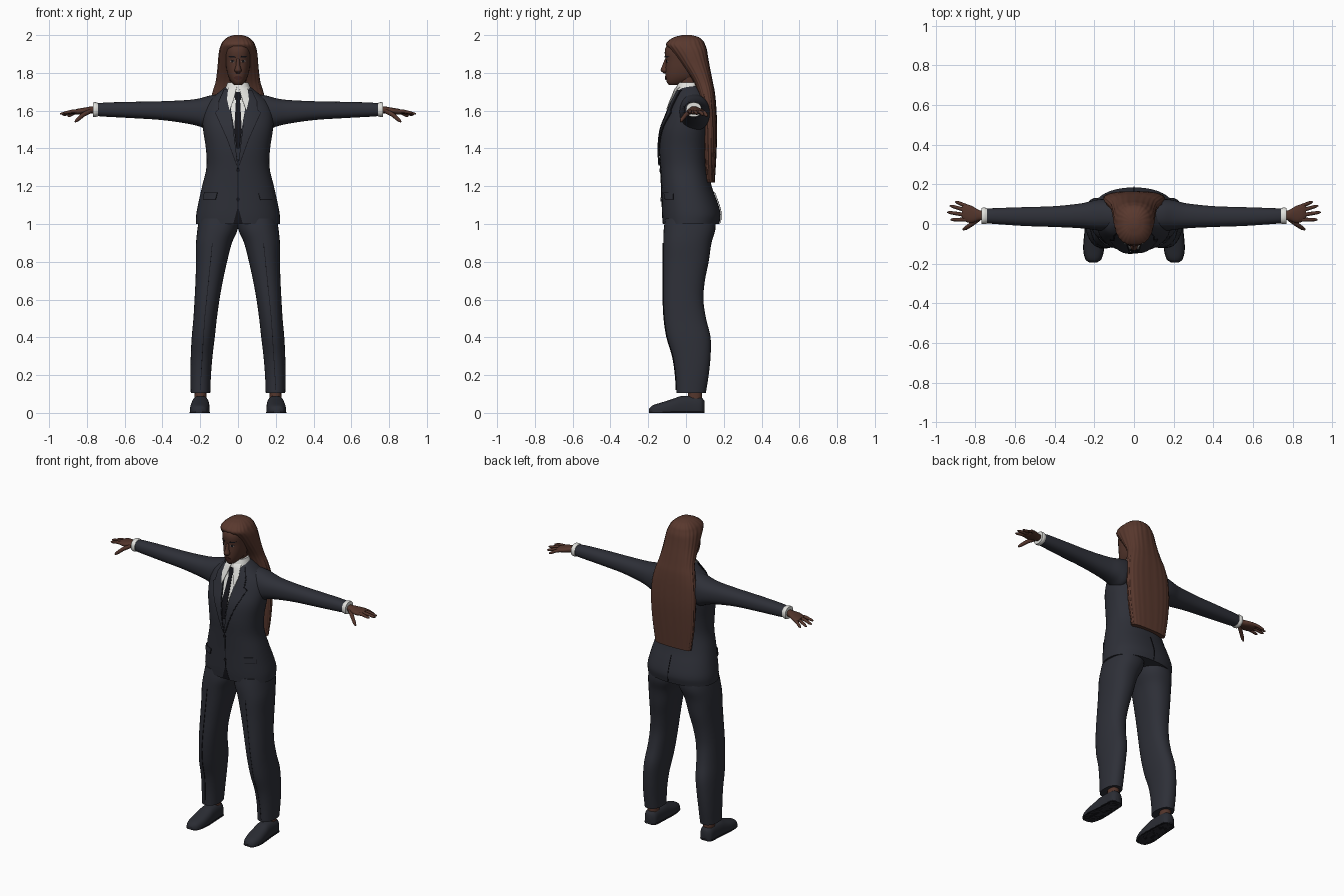
import bpy, bmesh, math

cube = bpy.data.objects.get("Cube")
if cube:
    bpy.data.objects.remove(cube, do_unlink=True)


def material(name, *rgb):
    m = bpy.data.materials.new(name)
    m.use_nodes = True
    m.diffuse_color = (*rgb, 1)
    bsdf = next(n for n in m.node_tree.nodes if n.type == 'BSDF_PRINCIPLED')
    bsdf.inputs["Base Color"].default_value = (*rgb, 1)
    return m


SUIT = material("charcoal navy suit", .027, .029, .039)
SEAM = material("dark seam", .007, .007, .01)
SHOE = material("shoe leather", .023, .025, .033)
SKIN = material("deep brown skin", .085, .035, .024)
HAIR = material("auburn brown hair", .1, .04, .027)
SHIRT = material("white shirt", .75, .75, .72)
LIPS = material("dark lips", .06, .02, .017)
EYE = material("eye ivory", .2, .16, .14)


def finish(name, bm, mat):
    bmesh.ops.recalc_face_normals(bm, faces=bm.faces)
    me = bpy.data.meshes.new(name)
    bm.to_mesh(me)
    bm.free()
    me.materials.append(mat)
    ob = bpy.data.objects.new(name, me)
    bpy.context.collection.objects.link(ob)
    bpy.ops.object.select_all(action='DESELECT')
    ob.select_set(True)
    bpy.context.view_layer.objects.active = ob
    bpy.ops.object.shade_smooth_by_angle(angle=math.radians(50))
    return ob


def at(rows, t):
    """Smoothly interpolate a section table at station t."""
    k = len(rows) - 1
    i = max(0, min(k - 1, sum(r[0] <= t for r in rows) - 1))
    h = rows[i + 1][0] - rows[i][0]
    u = max(0, min(1, (t - rows[i][0]) / h))

    def slope(j, c):
        a, b = rows[max(0, j - 1)], rows[min(k, j + 1)]
        return (b[c] - a[c]) / (b[0] - a[0])
    return [(2*u**3 - 3*u*u + 1) * rows[i][c] + (3*u*u - 2*u**3) * rows[i + 1][c]
            + h * ((u**3 - 2*u*u + u) * slope(i, c) + (u**3 - u*u) * slope(i + 1, c))
            for c in range(1, 5)]


def sym(rows):
    return [(z, -w, w, y0, y1) for z, w, y0, y1 in rows]


def loft(name, rows, mat, axis='z', n=32, p=2.3, s=1, steps=4, ripple=0):
    """Skin rounded sections (station, a0, a1, b0, b1) along an axis."""
    bm = bmesh.new()
    stations = [a[0] + (b[0] - a[0]) * j / steps
                for a, b in zip(rows, rows[1:]) for j in range(steps)] + [rows[-1][0]]
    rings = []
    for t in stations:
        a0, a1, b0, b1 = at(rows, t)
        ring = []
        for i in range(n):
            th = math.tau * i / n
            c, d = math.cos(th), math.sin(th)
            g = 1 + ripple * math.sin(th * 22 + math.sin(t * 9))
            a = (a0 + a1) / 2 + g * (a1 - a0) / 2 * math.copysign(abs(c) ** (2 / p), c)
            b = (b0 + b1) / 2 + g * (b1 - b0) / 2 * math.copysign(abs(d) ** (2 / p), d)
            x, y, z = {'z': (a, b, t), 'x': (t, a, b), 'y': (a, t, b)}[axis]
            ring.append(bm.verts.new((s * x, y, max(z, 0))))
        rings.append(ring)
    for r, q in zip(rings, rings[1:]):
        for i in range(n):
            bm.faces.new((r[i], r[i - 1], q[i - 1], q[i]))
    bm.faces.new(rings[0])
    bm.faces.new(rings[-1])
    return finish(name, bm, mat)


def strip(name, body, rows, mat, off=.003, s=1, side=-1, p=2.3, cols=6, steps=6):
    """Thin plate (z, x0, x1) that follows the front or back of a lofted body."""
    bm = bmesh.new()
    grid = []
    for a, b in zip(rows, rows[1:]):
        for j in range(steps + 1):
            z, x0, x1 = (m + (q - m) * j / steps for m, q in zip(a, b))
            a0, a1, b0, b1 = at(body, z)
            line = []
            for i in range(cols + 1):
                x = x0 + (x1 - x0) * i / cols
                u = min(.97, abs((x - (a0 + a1) / 2) / ((a1 - a0) / 2)))
                y = (b0 + b1) / 2 + side * ((b1 - b0) / 2 * (1 - u**p) ** (1 / p) + off)
                line.append(bm.verts.new((s * x, y, z)))
            grid.append(line)
    for r, q in zip(grid, grid[1:]):
        for i in range(cols):
            bm.faces.new((r[i], r[i + 1], q[i + 1], q[i]))
    bmesh.ops.remove_doubles(bm, verts=bm.verts, dist=.0002)
    bmesh.ops.solidify(bm, geom=bm.faces[:], thickness=.003)
    return finish(name, bm, mat)


def finger(name, pts, r, s):
    cu = bpy.data.curves.new(name, 'CURVE')
    cu.dimensions = '3D'
    cu.bevel_depth, cu.bevel_resolution, cu.use_fill_caps = r, 3, True
    sp = cu.splines.new('POLY')
    sp.points.add(len(pts) - 1)
    for i, (q, co) in enumerate(zip(sp.points, pts)):
        q.co = (s * co[0], co[1], co[2], 1)
        q.radius = (1.1, 1, .85, .4)[i]
    cu.materials.append(SKIN)
    bpy.context.collection.objects.link(bpy.data.objects.new(name, cu))


# Jacket body
torso = sym([(1.0, .222, -.122, .176), (1.05, .221, -.126, .184), (1.12, .208, -.128, .165),
             (1.2, .19, -.13, .136), (1.3, .167, -.135, .115), (1.4, .17, -.14, .115),
             (1.5, .185, -.13, .125), (1.58, .187, -.1, .13), (1.64, .165, -.077, .125),
             (1.68, .122, -.06, .11), (1.715, .08, -.045, .09), (1.73, .06, -.03, .075)])
loft("jacket_body", torso, SUIT, n=48)

# Shirt front, tie, collar
strip("shirt_front", torso, [(1.46, -.012, .012), (1.6, -.036, .036), (1.72, -.045, .045)], SHIRT)
strip("tie", torso, [(1.4, -.008, .008), (1.5, -.02, .02), (1.655, -.011, .011),
                     (1.665, -.017, .017), (1.7, -.02, .02)], SEAM, .008)
loft("shirt_collar", sym([(1.69, .076, -.06, .082), (1.72, .067, -.052, .076),
                          (1.75, .055, -.042, .066)]), SHIRT)
strip("front_closure_seam", torso, [(1.09, -.002, .002), (1.34, -.002, .002)], SEAM, cols=2)
strip("back_vent_seam", torso, [(1.005, -.002, .002), (1.17, -.002, .002)], SEAM, side=1, cols=2)
strip("hem_opening", torso, [(1.002, -.025, .025), (1.09, -.001, .001)], SEAM, .001)
for z in (1.13, 1.285):
    strip("button", torso, [(z - .01, -.005, .005), (z, -.01, .01), (z + .01, -.005, .005)], SEAM, .006)

# Neck, head
loft("neck", sym([(1.66, .05, -.03, .065), (1.72, .043, -.035, .06), (1.79, .045, -.04, .06)]), SKIN)
head = sym([(1.735, .018, -.09, -.03), (1.75, .034, -.101, .01), (1.78, .051, -.108, .06),
            (1.82, .061, -.109, .08), (1.865, .065, -.107, .08), (1.92, .066, -.112, .08),
            (1.96, .052, -.088, .06), (1.98, .03, -.04, .03)])
loft("head", head, SKIN)
loft("nose", sym([(1.798, .01, -.118, -.09), (1.812, .019, -.134, -.09),
                  (1.835, .012, -.127, -.09), (1.875, .008, -.111, -.09)]), SKIN, n=16, p=2)
strip("lips", head, [(1.762, -.008, .008), (1.77, -.02, .02), (1.775, -.024, .024),
                     (1.784, -.01, .01)], LIPS, .004)

# Long hair
loft("hair", sym([(1.22, .125, .105, .152), (1.35, .145, .095, .16), (1.5, .155, .09, .165),
                  (1.62, .15, .08, .16), (1.7, .133, .06, .152), (1.75, .118, .04, .142),
                  (1.8, .111, .008, .132), (1.85, .106, -.03, .122), (1.89, .103, -.06, .115),
                  (1.925, .098, -.088, .109), (1.95, .089, -.105, .1), (1.97, .077, -.092, .09),
                  (1.99, .052, -.06, .065), (2.0, .022, -.02, .03)]),
     HAIR, n=132, p=2.5, ripple=.012)

leg = [(.105, .147, .25, -.05, .105), (.2, .143, .252, -.055, .12), (.3, .135, .25, -.07, .13),
       (.4, .123, .245, -.1, .13), (.5, .112, .236, -.115, .106), (.6, .098, .23, -.12, .092),
       (.7, .08, .225, -.12, .1), (.8, .058, .222, -.12, .12), (.9, .032, .222, -.12, .135),
       (.97, .002, .215, -.118, .155), (1.03, -.005, .205, -.11, .155)]
sleeve = [(.08, -.03, .11, 1.53, 1.69), (.15, -.035, .125, 1.495, 1.68), (.2, -.03, .12, 1.515, 1.666),
          (.26, -.022, .105, 1.53, 1.657), (.4, -.015, .09, 1.55, 1.65), (.55, -.01, .085, 1.56, 1.647),
          (.7, 0, .08, 1.568, 1.643), (.755, .005, .077, 1.572, 1.638)]
palm = [(.74, .02, .062, 1.588, 1.625), (.78, .018, .07, 1.585, 1.622), (.82, .005, .092, 1.582, 1.615),
        (.85, .012, .1, 1.579, 1.61), (.867, .022, .092, 1.584, 1.604)]
cuff = [(.742, .002, .08, 1.57, 1.641), (.755, -.001, .083, 1.566, 1.645), (.768, .001, .081, 1.568, 1.643)]
shoe = [(-.195, .19, .222, -.02, .022), (-.18, .168, .242, -.03, .038), (-.13, .153, .254, -.03, .055),
        (-.07, .15, .251, -.03, .074), (-.03, .152, .247, -.03, .088), (.03, .155, .243, -.03, .09),
        (.08, .16, .239, -.03, .083), (.097, .178, .222, -.02, .065)]
sole = [(y, a - .002, b + .002, -.02, .016) for y, a, b, *_ in shoe]
ankle = [(.04, .162, .234, .005, .085), (.09, .167, .23, .01, .085), (.15, .17, .226, .015, .08)]
fingers = {"index": (.925, .022, 1.588), "middle": (.941, .06, 1.583),
           "ring": (.928, .093, 1.577), "little": (.9, .113, 1.57)}

for s, label in ((1, "left"), (-1, "right")):
    # Trousers and shoes
    loft(label + "_trouser_leg", leg, SUIT, s=s)
    strip(label + "_trouser_crease", leg, [(.12, .199, .202), (.5, .175, .178), (.9, .134, .137)],
          SEAM, .001, s, cols=1, steps=12)
    loft(label + "_ankle", ankle, SKIN, s=s, n=20)
    loft(label + "_shoe", shoe, SHOE, 'y', s=s, p=2.6)
    loft(label + "_sole", sole, SEAM, 'y', s=s, p=2.6)
    # Sleeve, cuff, hand
    loft(label + "_sleeve", sleeve, SUIT, 'x', s=s)
    loft(label + "_shirt_cuff", cuff, SHIRT, 'x', s=s)
    loft(label + "_palm", palm, SKIN, 'x', s=s, n=24)
    for i, (fname, (x, y, z)) in enumerate(fingers.items()):
        base = (.84, .022 + .022 * i, 1.596)
        path = [[b + (t - b) * f for b, t in zip(base, (x, y, z))] for f in (0, .45, .85, 1)]
        path[1][2] += .004
        finger(f"{label}_{fname}_finger", path, .0095, s)
    finger(label + "_thumb", [(.785, .025, 1.597), (.82, -.002, 1.578), (.85, -.022, 1.552),
                              (.862, -.028, 1.541)], .0115, s)
    # Lapel with a dark edge, collar wing, pocket flap
    lapel = [(1.31, .001, .004), (1.45, .018, .055), (1.59, .036, .118), (1.605, .038, .1),
             (1.65, .044, .098), (1.71, .052, .07)]
    strip(label + "_lapel_edge", torso, [(z, a, b + .004) for z, a, b in lapel], SEAM, .004, s)
    strip(label + "_lapel", torso, lapel, SUIT, .008, s)
    strip(label + "_collar_wing", torso, [(1.605, .042, .046), (1.66, .022, .058),
                                          (1.725, .006, .05)], SHIRT, .013, s)
    strip(label + "_pocket_shadow", torso, [(1.128, .118, .182), (1.165, .108, .178)], SEAM, .002, s)
    strip(label + "_pocket_flap", torso, [(1.132, .118, .182), (1.168, .108, .178)], SUIT, .006, s)
    # Eye, iris, brow
    strip(label + "_eye", head, [(1.855, .022, .03), (1.861, .016, .042), (1.867, .024, .036)], EYE, .002, s)
    strip(label + "_iris", head, [(1.855, .026, .032), (1.861, .023, .035), (1.868, .026, .032)], SEAM, .004, s)
    strip(label + "_brow", head, [(1.882, .014, .04), (1.889, .018, .05)], SEAM, .002, s)
